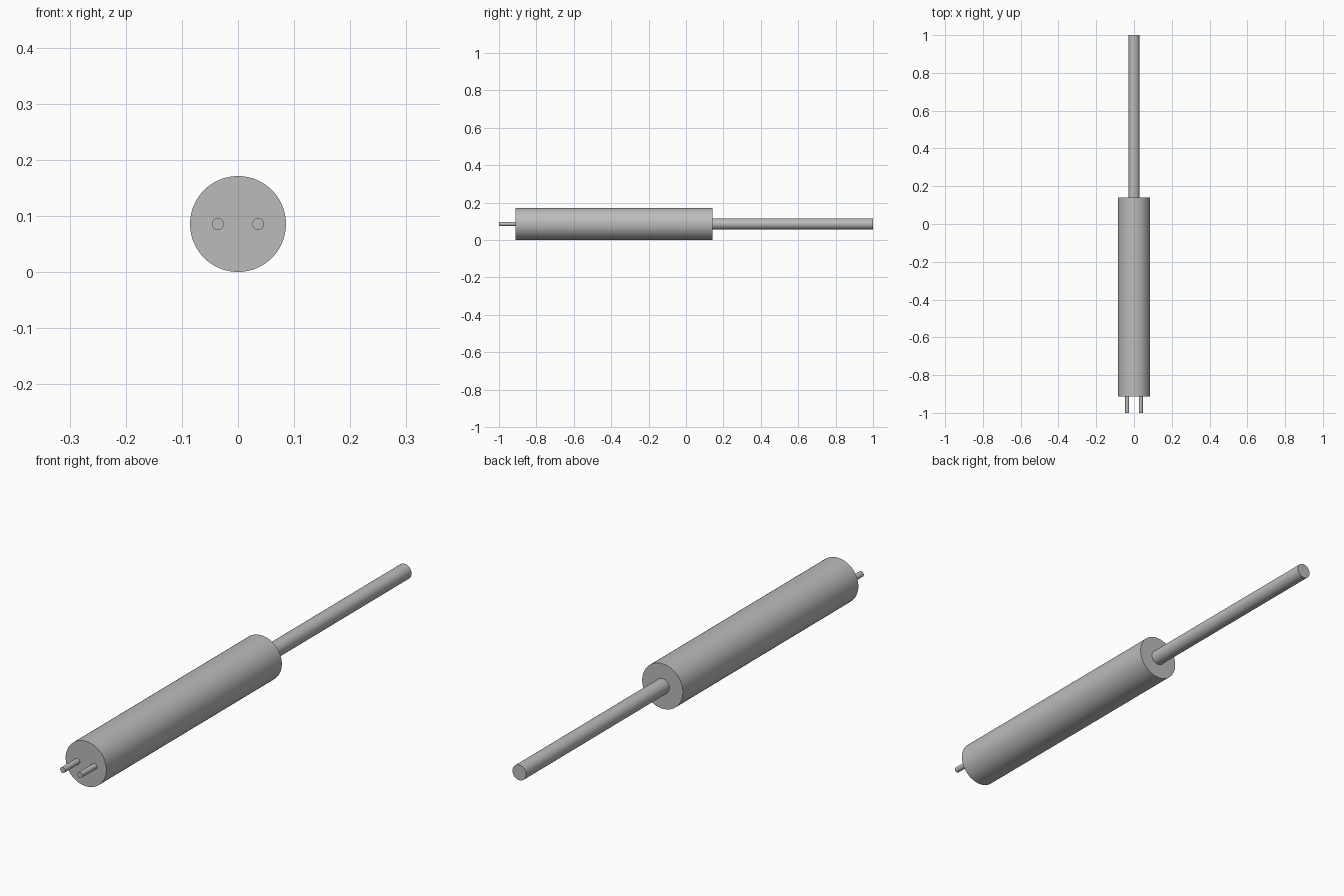
import bpy
import math

cube = bpy.data.objects.get("Cube")
if cube:
    bpy.data.objects.remove(cube, do_unlink=True)

grey = bpy.data.materials.new("plain grey")
grey.use_nodes = True
colour = (0.5, 0.5, 0.5, 1)
grey.diffuse_color = colour
grey.node_tree.nodes["Principled BSDF"].inputs["Base Color"].default_value = colour

AXIS_Z = 0.0855


def rod(name, radius, y_start, y_end, x=0.0, sides=64):
    """Capped cylinder lying along y."""
    bpy.ops.mesh.primitive_cylinder_add(
        vertices=sides, radius=radius, depth=y_end - y_start,
        location=(x, (y_start + y_end) / 2, AXIS_Z),
        rotation=(math.pi / 2, 0, 0))
    obj = bpy.context.object
    obj.name = name
    obj.data.materials.append(grey)
    bpy.ops.object.shade_smooth_by_angle(angle=math.radians(30))
    return obj


# Main barrel
rod("barrel", AXIS_Z, -0.912, 0.141)

# Long shaft out of the back
rod("shaft", 0.029, 0.13, 1.0, sides=48)

# Pair of contact pins at the front
for side, sign in (("left", 1), ("right", -1)):
    rod(side + "_pin", 0.0107, -1.0, -0.9, x=sign * 0.036, sides=32)
